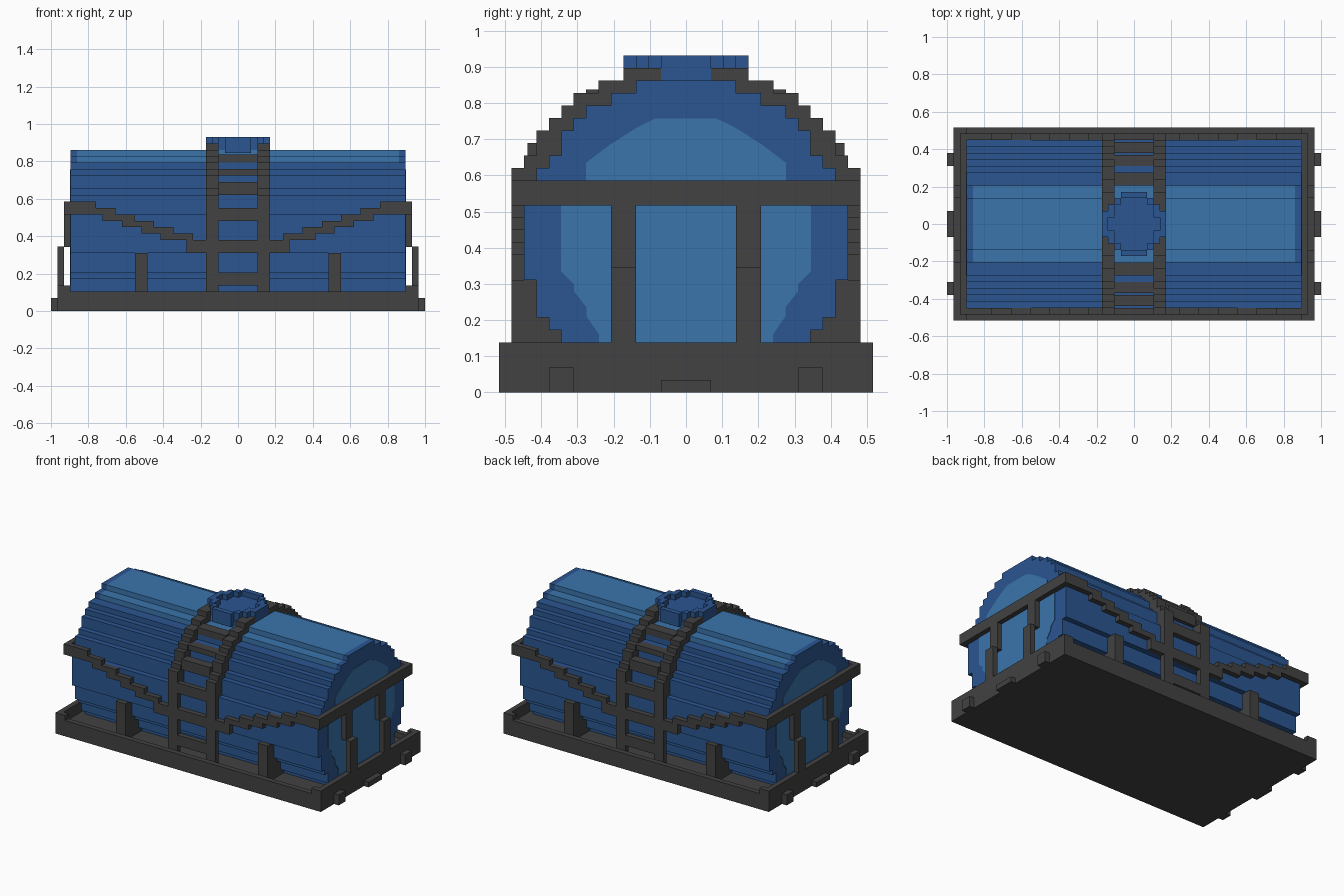
import bpy, bmesh

cube = bpy.data.objects.get("Cube")
if cube:
    bpy.data.objects.remove(cube, do_unlink=True)

V = 2 / 58  # one block of the stepped grid
BOTH = (-1, 1)


def material(name, rgb):
    m = bpy.data.materials.new(name)
    m.use_nodes = True
    m.diffuse_color = (*rgb, 1)
    bsdf = m.node_tree.nodes["Principled BSDF"]
    bsdf.inputs["Base Color"].default_value = (*rgb, 1)
    bsdf.inputs["Roughness"].default_value = 0.8
    return m


IRON = material("dark iron", (0.054, 0.054, 0.054))
BLUE = material("tank blue", (0.024, 0.093, 0.283))
LIGHT = material("light blue", (0.044, 0.178, 0.413))


def finish(name, bm, mats):
    bmesh.ops.recalc_face_normals(bm, faces=bm.faces)
    me = bpy.data.meshes.new(name)
    bm.to_mesh(me)
    bm.free()
    for m in mats:
        me.materials.append(m)
    ob = bpy.data.objects.new(name, me)
    bpy.context.scene.collection.objects.link(ob)
    return ob


def boxes(name, mat, spans):
    """One object made of boxes (x0, x1, y0, y1, z0, z1) in block units."""
    bm = bmesh.new()
    for x0, x1, y0, y1, z0, z1 in spans:
        vs = bmesh.ops.create_cube(bm, size=1)["verts"]
        for v in vs:
            v.co = (V * (x0 if v.co.x < 0 else x1),
                    V * (y0 if v.co.y < 0 else y1),
                    V * (z0 if v.co.z < 0 else z1))
    return finish(name, bm, [mat])


def mirrored(spans, x=True, y=True):
    """Repeat boxes across x = 0 and/or y = 0."""
    out = []
    for x0, x1, y0, y1, z0, z1 in spans:
        for sx in (BOTH if x else (1,)):
            for sy in (BOTH if y else (1,)):
                out.append((*sorted((sx * x0, sx * x1)),
                            *sorted((sy * y0, sy * y1)), z0, z1))
    return out


# Base tray with raised rims, higher at the ends
boxes("base_floor", IRON, [(-28, 28, -15, 15, 0, 2)])
boxes("base_side_rims", IRON, mirrored([(-26, 26, 14, 15, 2, 3)], x=False))
boxes("base_end_rims", IRON,
      mirrored([(27, 28, -14, 14, 2, 4)], y=False) + mirrored([(26, 28, 14, 15, 2, 4)]))
boxes("end_bumpers", IRON,
      mirrored([(28, 29, 9, 11, 0, 2)]) + mirrored([(28, 29, -2, 2, 0, 1)], y=False))

# Tank: stepped round profile pulled along x, light band on the crown
half = [13, 13, 13, 12, 12, 12, 11, 10, 10, 9, 8, 6, 4]
profile = []
for z in range(2, 25):
    w = half[int(abs(z + 0.5 - 12))]
    if profile and profile[-1][0] == w:
        profile[-1] = (w, z + 1)
    else:
        profile += [(w, z), (w, z + 1)]
profile += [(-w, z) for w, z in reversed(profile)]
bm = bmesh.new()
rings = [[bm.verts.new((x * V, y * V, z * V)) for y, z in profile]
         for x in (-26, -25, 25, 26)]
n = len(profile)
for a, b in zip(rings, rings[1:]):
    for i in range(n):
        j = (i + 1) % n
        bm.faces.new((a[i], a[j], b[j], b[i]))
bm.faces.new(rings[0])
bm.faces.new(rings[-1])
for f in bm.faces:
    c = f.calc_center_median()
    f.material_index = int(c.z > 23.2 * V and abs(c.x) < 20 * V)
finish("tank_body", bm, [BLUE, LIGHT])

# Light panel on each end of the tank
edge = [(.24, .12), (.24, .16), (.275, .21), (.275, .235), (.31, .28), (.31, .30),
        (.345, .335), (.345, .52), (.276, .58), (.276, .635), (.21, .685),
        (.155, .72), (.13, .735), (.085, .757)]
outline = edge + [(-y, z) for y, z in reversed(edge)]
for side, label in ((-1, "right"), (1, "left")):
    bm = bmesh.new()
    face = bm.faces.new([bm.verts.new((side * (26 * V - 0.002), y, z)) for y, z in outline])
    moved = bmesh.ops.extrude_face_region(bm, geom=[face])["geom"]
    for v in moved:
        if isinstance(v, bmesh.types.BMVert):
            v.co.x += side * 0.005
    finish(label + "_end_panel", bm, [LIGHT])

# Saddles that carry the tank
boxes("tank_saddles", IRON, mirrored([(14, 16, 8, 14, 2, 5), (14, 16, 9, 14, 5, 7),
                                      (14, 16, 11, 14, 7, 9)]))

# Ladder rails climbing over the tank on both sides
tops = [(13, 14, 18), (12, 13, 19), (11, 12, 21), (10, 11, 22), (9, 10, 23),
        (7, 9, 24), (5, 7, 25), (2, 5, 26)]
boxes("ladder_rails", IRON,
      mirrored([(3, 5, a, b, 2 if a == 13 else t - 4, t) for a, b, t in tops]))
rungs = [(13, 14, 4, 6), (13, 14, 9, 11), (13, 14, 14, 16), (11, 12.7, 18, 20),
         (9, 10.7, 21, 22), (6, 8, 23, 24.3)]
boxes("ladder_rungs", IRON, mirrored([(-3, 3, *r) for r in rungs], x=False))

# Handrails: stepped slopes on the long sides, level beams on the ends
slope = [(5, 8, 13, 14, 9, 11)]
slope += [(4 + 3 * k, 9 + 3 * k, 13, 14, 10 + k, 11 + k) for k in range(1, 6)]
slope += [(22, 27, 13, 14, 15, 17)]
boxes("side_handrails", IRON, mirrored(slope))
boxes("end_handrails", IRON, mirrored([(26, 27, -13, 13, 15, 17)], y=False))
boxes("end_posts", IRON, mirrored([(27, 28, 4, 6, 4, 10), (26, 27, 4, 6, 9.9, 15)]))

# Round hatch on top: solid disc with a raised rim
outer = [5, 5, 4, 3, 2]
inner = [4, 3, 3, 2, 0]
disc, rim = [], []
for y, (o, i) in enumerate(zip(outer, inner)):
    disc.append((-o, o, y, y + 1, 24.5, 26))
    rim.append((i, o, y, y + 1, 26, 27))
boxes("hatch_disc", BLUE, mirrored(disc, x=False))
boxes("hatch_rim", BLUE, mirrored(rim))
